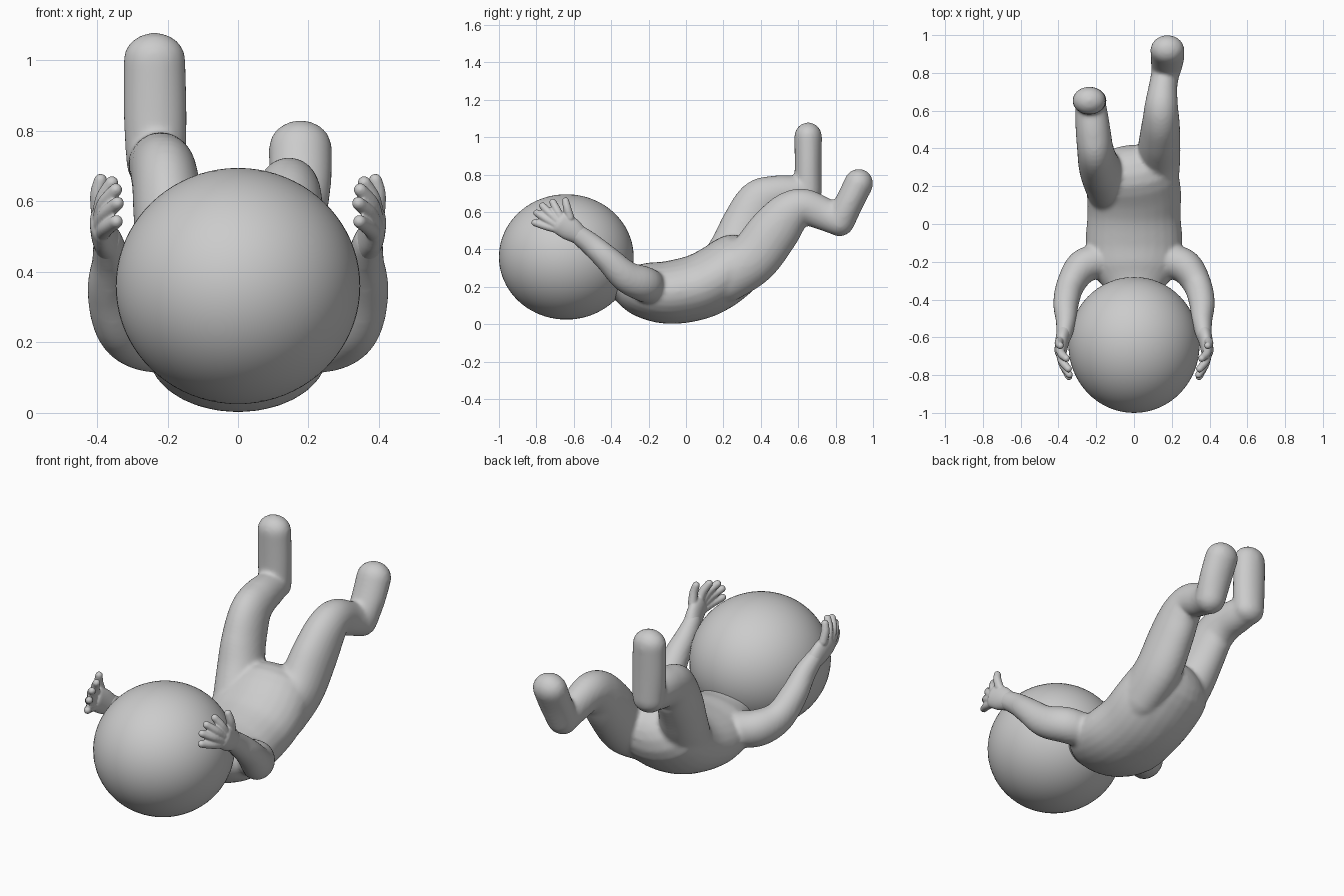
import bpy, bmesh, math
from mathutils import Vector

cube = bpy.data.objects.get("Cube")
if cube:
    bpy.data.objects.remove(cube, do_unlink=True)

# One plain clay colour
clay = bpy.data.materials.new("grey clay")
clay.use_nodes = True
clay.diffuse_color = (0.6, 0.6, 0.6, 1)
clay.node_tree.nodes["Principled BSDF"].inputs["Base Color"].default_value = (0.6, 0.6, 0.6, 1)


def spline(a, b, c, d, t):
    """Smooth interpolation between b and c."""
    return [0.5 * (2 * q + (r - p) * t + (2 * p - 5 * q + 4 * r - s) * t * t
                   + (3 * q - p - 3 * r + s) * t ** 3) for p, q, r, s in zip(a, b, c, d)]


def tube(bm, keys, sides=28, steps=6):
    """Round-ended limb through keys of (x, y, z, half width, half depth)."""
    path = []
    for i in range(len(keys) - 1):
        quad = [keys[max(0, min(len(keys) - 1, i + k))] for k in (-1, 0, 1, 2)]
        path += [spline(*quad, s / steps) for s in range(steps)]
    path.append(list(keys[-1]))
    pts = [Vector(p[:3]) for p in path]
    tans = [(pts[min(i + 1, len(pts) - 1)] - pts[max(i - 1, 0)]).normalized() for i in range(len(pts))]
    sections = [(pts[i], tans[i], path[i][3], path[i][4]) for i in range(len(pts))]

    def cap(section, sign):
        p, t, w, d = section
        out = []
        for deg in (20, 40, 60, 75, 86):
            a = math.radians(deg)
            out.append((p + t * sign * min(w, d) * math.sin(a), t, w * math.cos(a), d * math.cos(a)))
        return out

    sections = cap(sections[0], -1)[::-1] + sections + cap(sections[-1], 1)
    rings = []
    for p, t, w, d in sections:
        side = (Vector((1, 0, 0)) - t * t.x).normalized()
        up = t.cross(side)
        rings.append([bm.verts.new(p + side * w * math.cos(a) + up * d * math.sin(a))
                      for a in (math.tau * k / sides for k in range(sides))])
    for r, s in zip(rings, rings[1:]):
        for k in range(sides):
            n = (k + 1) % sides
            bm.faces.new((r[k], r[n], s[n], s[k]))
    bm.faces.new(rings[0][::-1])
    bm.faces.new(rings[-1])


def finish(bm, name, voxel=0, smooth=0):
    bmesh.ops.recalc_face_normals(bm, faces=bm.faces)
    for f in bm.faces:
        f.smooth = True
    mesh = bpy.data.meshes.new(name)
    bm.to_mesh(mesh)
    bm.free()
    mesh.materials.append(clay)
    ob = bpy.data.objects.new(name, mesh)
    bpy.context.collection.objects.link(ob)
    if voxel:
        m = ob.modifiers.new("fuse", 'REMESH')
        m.mode, m.voxel_size, m.use_smooth_shade = 'VOXEL', voxel, True
        s = ob.modifiers.new("soften", 'SMOOTH')
        s.factor, s.iterations = 0.5, smooth
    return ob


# Head
bm = bmesh.new()
bmesh.ops.create_uvsphere(bm, u_segments=64, v_segments=40, radius=1)
for v in bm.verts:
    v.co = Vector((v.co.x * 0.347, v.co.y * 0.36 - 0.64, v.co.z * 0.335 + 0.36))
finish(bm, "head")

# Body: torso, legs and arms fused into one skin
bm = bmesh.new()
tube(bm, [(0, -0.34, 0.22, 0.15, 0.10), (0, -0.24, 0.187, 0.23, 0.145), (0, -0.1, 0.17, 0.255, 0.168),
          (0, 0.05, 0.195, 0.247, 0.175), (0, 0.16, 0.245, 0.25, 0.175), (-0.01, 0.25, 0.31, 0.245, 0.17)])

# Left leg, bent low
tube(bm, [(0.125, 0.2, 0.25, 0.11, 0.14), (0.13, 0.35, 0.345, 0.115, 0.14), (0.138, 0.465, 0.49, 0.107, 0.137),
          (0.143, 0.55, 0.59, 0.098, 0.118), (0.145, 0.63, 0.627, 0.088, 0.098),
          (0.155, 0.735, 0.59, 0.075, 0.088), (0.17, 0.815, 0.555, 0.075, 0.082)])
tube(bm, [(0.17, 0.822, 0.55, 0.08, 0.08), (0.177, 0.875, 0.655, 0.088, 0.076),
          (0.177, 0.923, 0.753, 0.09, 0.078)])

# Right leg, raised with the foot upright
tube(bm, [(-0.13, 0.18, 0.28, 0.12, 0.13), (-0.165, 0.26, 0.41, 0.115, 0.13), (-0.19, 0.32, 0.53, 0.105, 0.13),
          (-0.205, 0.395, 0.65, 0.096, 0.125), (-0.215, 0.48, 0.693, 0.093, 0.103),
          (-0.225, 0.58, 0.705, 0.087, 0.09), (-0.232, 0.645, 0.71, 0.08, 0.08)])
tube(bm, [(-0.232, 0.652, 0.705, 0.085, 0.074), (-0.235, 0.653, 0.85, 0.09, 0.072),
          (-0.237, 0.653, 1.005, 0.088, 0.074)])

# Arms
for s in (-1, 1):
    tube(bm, [(s * 0.17, -0.19, 0.2, 0.09, 0.09), (s * 0.27, -0.225, 0.215, 0.09, 0.095),
              (s * 0.335, -0.32, 0.255, 0.075, 0.085), (s * 0.36, -0.42, 0.35, 0.068, 0.07),
              (s * 0.36, -0.51, 0.43, 0.055, 0.06), (s * 0.37, -0.59, 0.49, 0.042, 0.052)])
finish(bm, "body", 0.011, 8)

# Hands: palm plus thumb and four fingers, base to tip
digits = [((0.395, -0.62, 0.57), (0.398, -0.635, 0.62), (0.39, -0.644, 0.66)),
          ((0.39, -0.67, 0.57), (0.382, -0.69, 0.61), (0.358, -0.712, 0.653)),
          ((0.39, -0.69, 0.555), (0.378, -0.73, 0.595), (0.347, -0.767, 0.633)),
          ((0.388, -0.70, 0.535), (0.374, -0.75, 0.565), (0.342, -0.798, 0.595)),
          ((0.385, -0.69, 0.51), (0.372, -0.75, 0.525), (0.345, -0.808, 0.543))]
for s, name in ((-1, "right_hand"), (1, "left_hand")):
    bm = bmesh.new()
    tube(bm, [(s * 0.368, -0.57, 0.475, 0.04, 0.05), (s * 0.38, -0.62, 0.51, 0.037, 0.064),
              (s * 0.388, -0.67, 0.54, 0.033, 0.062)])
    for base, mid, tip in digits:
        tube(bm, [(s * p[0], p[1], p[2], r, r) for p, r in ((base, 0.023), (mid, 0.022), (tip, 0.019))], 14, 4)
    finish(bm, name, 0.005, 4)
